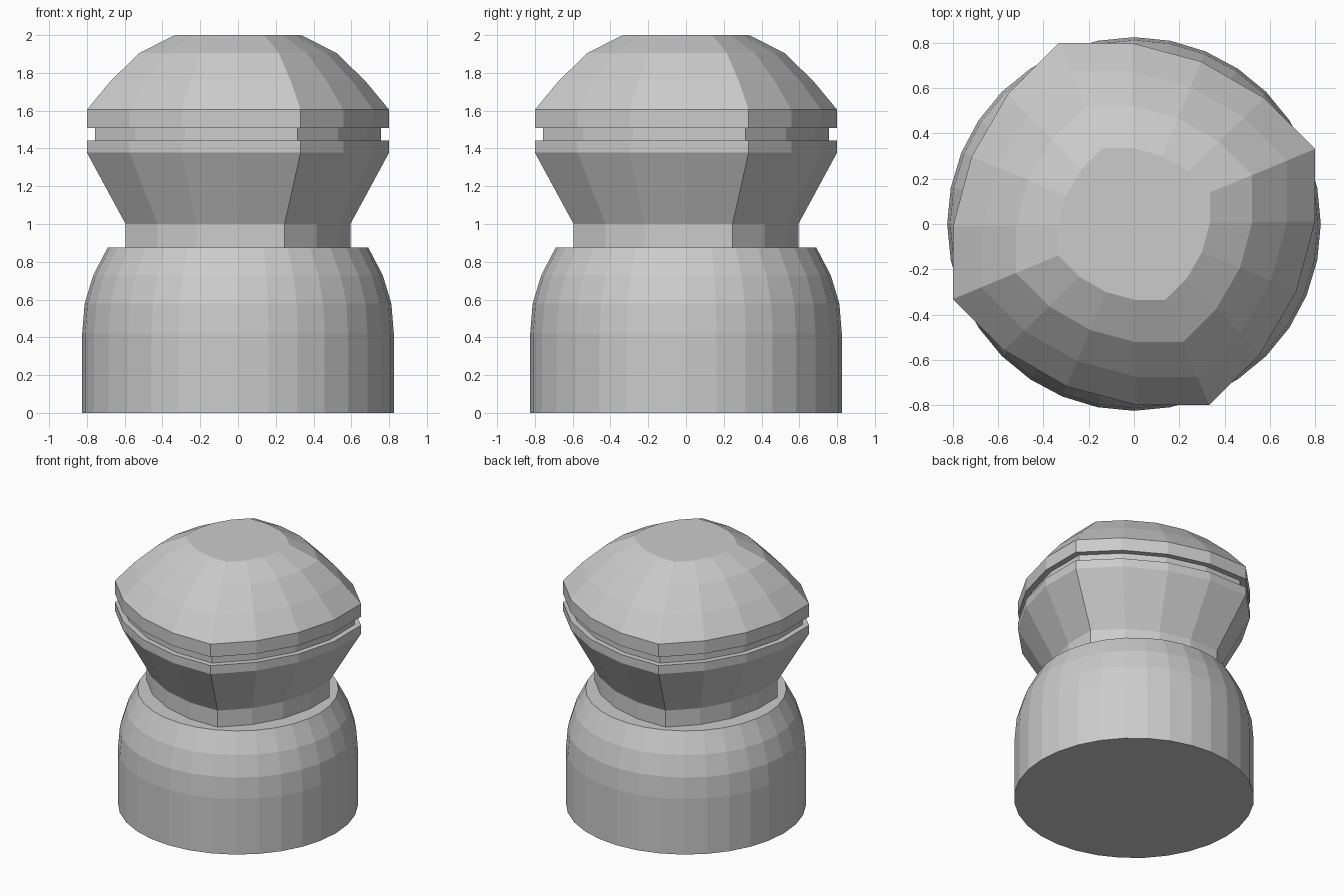
import bpy, bmesh, math

if "Cube" in bpy.data.objects:
    bpy.data.objects.remove(bpy.data.objects["Cube"])


def loft(name, outline, levels, cap_bottom):
    """Stack scaled copies of a closed outline and skin them; levels = (scale, z)."""
    bm = bmesh.new()
    rings = [[bm.verts.new((x * s, y * s, z)) for x, y in outline] for s, z in levels]
    n = len(outline)
    for low, high in zip(rings, rings[1:]):
        for i in range(n):
            j = (i + 1) % n
            bm.faces.new((low[i], low[j], high[j], high[i]))
    if cap_bottom:
        bm.faces.new(rings[0][::-1])
    bm.faces.new(rings[-1])
    mesh = bpy.data.meshes.new(name)
    bm.to_mesh(mesh)
    bm.free()
    obj = bpy.data.objects.new(name, mesh)
    bpy.context.collection.objects.link(obj)
    return obj


# Round base: 32-sided unit circle, levels give radius
circle = [(math.cos(math.tau * i / 32), math.sin(math.tau * i / 32)) for i in range(32)]
loft("round_base", circle,
     [(0.825, 0), (0.825, 0.42), (0.812, 0.578), (0.767, 0.727), (0.69, 0.875)], True)

# Four-cornered outline: each side is a 60 degree arc in 4 segments,
# turned so the outline reaches exactly 1 in x and y
corner = 1 / math.cos(math.radians(22.5))
half = corner * math.sin(math.radians(45))
radius = half / math.sin(math.radians(30))
offset = half - radius * math.cos(math.radians(30))
outline = []
for side in range(4):
    mid = math.radians(67.5 + 90 * side)
    for k in range(4):
        a = mid + math.radians(-30 + 15 * k)
        outline.append((offset * math.cos(mid) + radius * math.cos(a),
                        offset * math.sin(mid) + radius * math.sin(a)))

# Head: neck, flare, grooved rim and dome
loft("head", outline,
     [(0.595, 0.875), (0.595, 1.0), (0.8, 1.378), (0.8, 1.442),
      (0.758, 1.442), (0.758, 1.507), (0.8, 1.507), (0.8, 1.605),
      (0.675, 1.756), (0.522, 1.905), (0.335, 2.0)], False)
